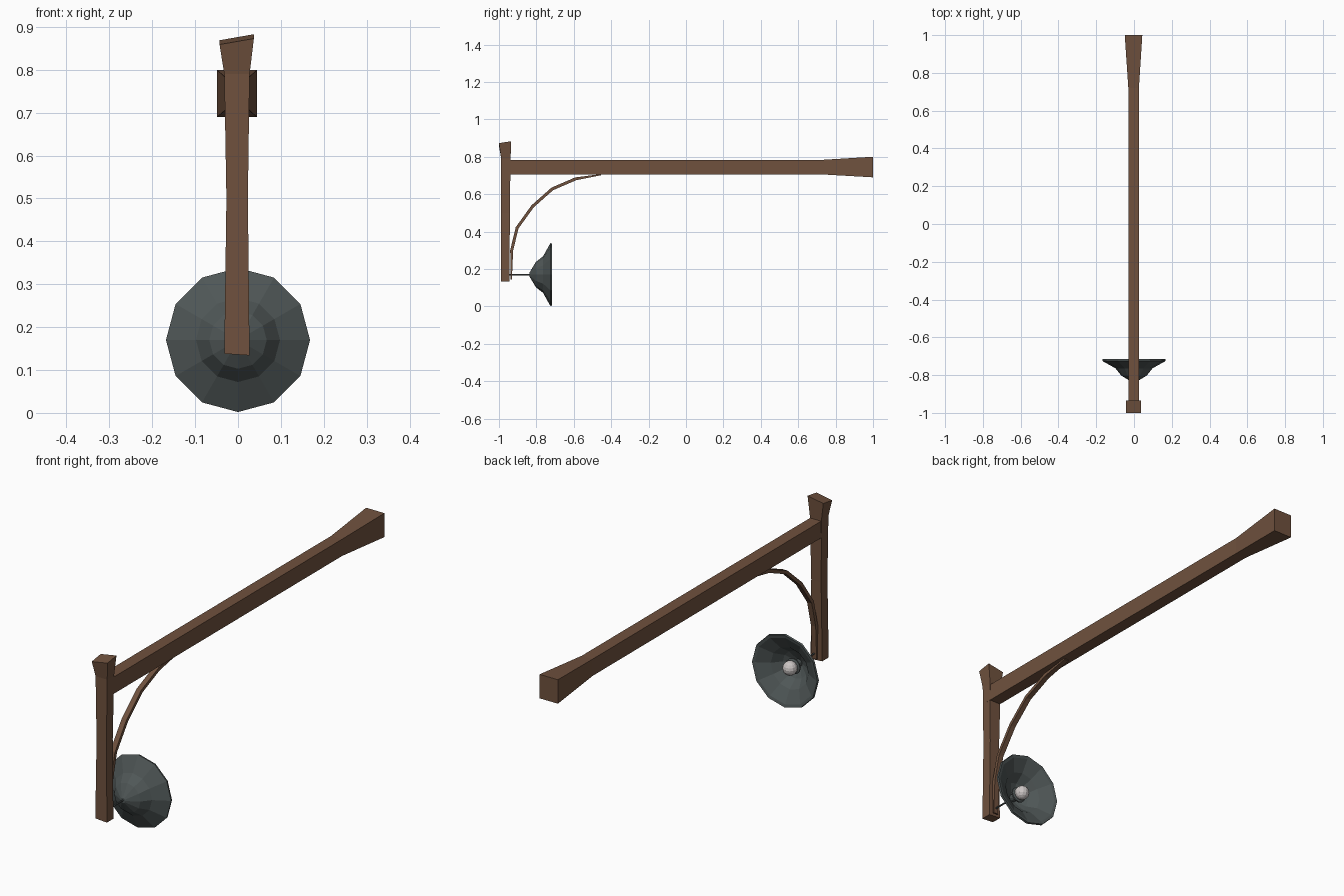
import bpy, bmesh, math
from mathutils import Vector

if "Cube" in bpy.data.objects:
    bpy.data.objects.remove(bpy.data.objects["Cube"])


def material(name, rgb):
    m = bpy.data.materials.new(name)
    m.diffuse_color = (*rgb, 1)
    m.use_nodes = True
    m.node_tree.nodes["Principled BSDF"].inputs["Base Color"].default_value = m.diffuse_color
    return m


WOOD = material("brown_wood", (0.16, 0.083, 0.048))
METAL = material("grey_green_metal", (0.078, 0.094, 0.094))
GLASS = material("pale_glass", (0.60, 0.56, 0.55))


def finish(name, bm, mat):
    bmesh.ops.recalc_face_normals(bm, faces=bm.faces)
    me = bpy.data.meshes.new(name)
    bm.to_mesh(me)
    bm.free()
    me.materials.append(mat)
    ob = bpy.data.objects.new(name, me)
    bpy.context.collection.objects.link(ob)
    return ob


def loft(name, rings, mat):
    """Skin a chain of closed rings and cap both ends."""
    bm = bmesh.new()
    vs = [[bm.verts.new(p) for p in r] for r in rings]
    n = len(vs[0])
    for a, b in zip(vs, vs[1:]):
        for i in range(n):
            j = (i + 1) % n
            bm.faces.new((a[i], a[j], b[j], b[i]))
    bm.faces.new(vs[0])
    bm.faces.new(vs[-1])
    return finish(name, bm, mat)


def lathe(name, profile, mat, cz=0.17, sides=12):
    """Revolve (radius, y) points about a y-directed axis."""
    return loft(name, [[(r * math.sin(2 * math.pi * i / sides), y,
                         cz + r * math.cos(2 * math.pi * i / sides))
                        for i in range(sides)] for r, y in profile], mat)


# Post: waisted, flared head with a slightly skewed top
post = []
for z, x0, x1, y0, y1, skew in [(0.136, -0.032, 0.027, -0.99, -0.943, -0.004),
                                (0.50, -0.027, 0.023, -0.988, -0.942, 0),
                                (0.79, -0.032, 0.027, -0.988, -0.938, 0),
                                (0.871, -0.043, 0.037, -1.0, -0.935, 0.014)]:
    tilt = 0.010 if z > 0.8 else 0
    post.append([(x0, y0, z - skew / 2 - tilt / 2), (x1, y0, z + skew / 2 - tilt / 2),
                 (x1, y1, z + skew / 2 + tilt / 2), (x0, y1, z - skew / 2 + tilt / 2)])
loft("post", post, WOOD)

# Long beam with flared far end
loft("beam", [[(x0, y, z0), (x1, y, z0), (x1, y, z1), (x0, y, z1)]
              for y, x0, x1, z0, z1 in [(-0.96, -0.03, 0.026, 0.706, 0.783),
                                        (0.72, -0.03, 0.026, 0.706, 0.783),
                                        (1.0, -0.049, 0.044, 0.690, 0.80)]], WOOD)

# Curved brace under the beam
path = [Vector((0, y, z)) for y, z in [(-0.934, 0.145), (-0.932, 0.30), (-0.903, 0.42),
        (-0.82, 0.535), (-0.715, 0.628), (-0.59, 0.682), (-0.455, 0.704)]]
rings = []
for i, p in enumerate(path):
    t = (path[min(i + 1, 6)] - path[max(i - 1, 0)]).normalized()
    nrm = Vector((0, -t.z, t.y)) * (0.003 if i in (0, 6) else 0.008)
    sx = Vector((0.012, 0, 0))
    rings.append([p + nrm - sx, p + nrm + sx, p - nrm + sx, p - nrm - sx])
loft("brace", rings, WOOD)

# Lamp: rod, hollow shade with rolled rim, socket collar
lathe("lamp_rod", [(0.004, -0.945), (0.004, -0.82)], METAL, sides=6)
lathe("lamp_shade", [(0.012, -0.836), (0.067, -0.803), (0.098, -0.764), (0.168, -0.725),
                     (0.166, -0.716), (0.153, -0.719), (0.096, -0.752), (0.063, -0.793),
                     (0.012, -0.822)], METAL)
lathe("bulb_socket", [(0.016, -0.826), (0.020, -0.785), (0.036, -0.782),
                      (0.036, -0.776), (0.020, -0.770)], METAL)

# Bulb
bm = bmesh.new()
bmesh.ops.create_uvsphere(bm, u_segments=12, v_segments=8, radius=0.032)
bmesh.ops.translate(bm, verts=bm.verts, vec=(0, -0.755, 0.17))
finish("bulb", bm, GLASS)
